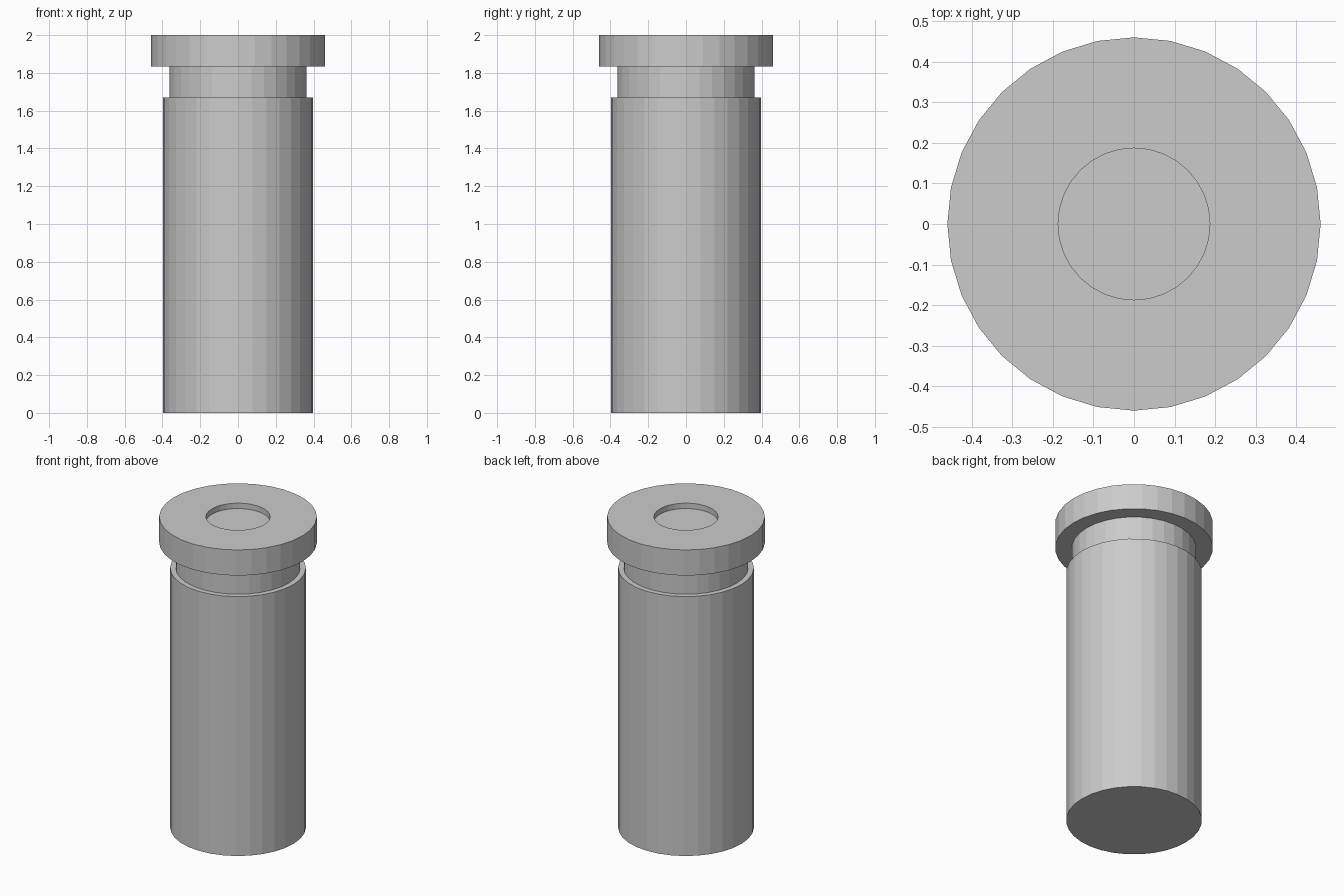
import bpy, bmesh
from math import cos, sin, tau

if "Cube" in bpy.data.objects:
    bpy.data.objects.remove(bpy.data.objects["Cube"])

SIDES = 32


def lathe(name, profile):
    """Revolve (radius, z) points around z; both ends are closed with a flat disc."""
    bm = bmesh.new()
    rings = [[bm.verts.new((r * cos(tau * i / SIDES), r * sin(tau * i / SIDES), z))
              for i in range(SIDES)] for r, z in profile]
    for low, high in zip(rings, rings[1:]):
        for i in range(SIDES):
            j = (i + 1) % SIDES
            bm.faces.new((low[i], low[j], high[j], high[i]))
    bm.faces.new(rings[0][::-1])
    bm.faces.new(rings[-1])
    bmesh.ops.recalc_face_normals(bm, faces=bm.faces[:])
    mesh = bpy.data.meshes.new(name)
    bm.to_mesh(mesh)
    bm.free()
    obj = bpy.data.objects.new(name, mesh)
    bpy.context.collection.objects.link(obj)
    return obj


# One solid turned post: body, narrow neck, wide cap, shallow round recess
lathe("capped_post", [
    (0.396, 0.0), (0.396, 1.67),      # body
    (0.363, 1.67), (0.363, 1.835),    # neck
    (0.46, 1.835), (0.46, 2.0),       # cap
    (0.187, 2.0), (0.187, 1.965),     # recess in the top
])
